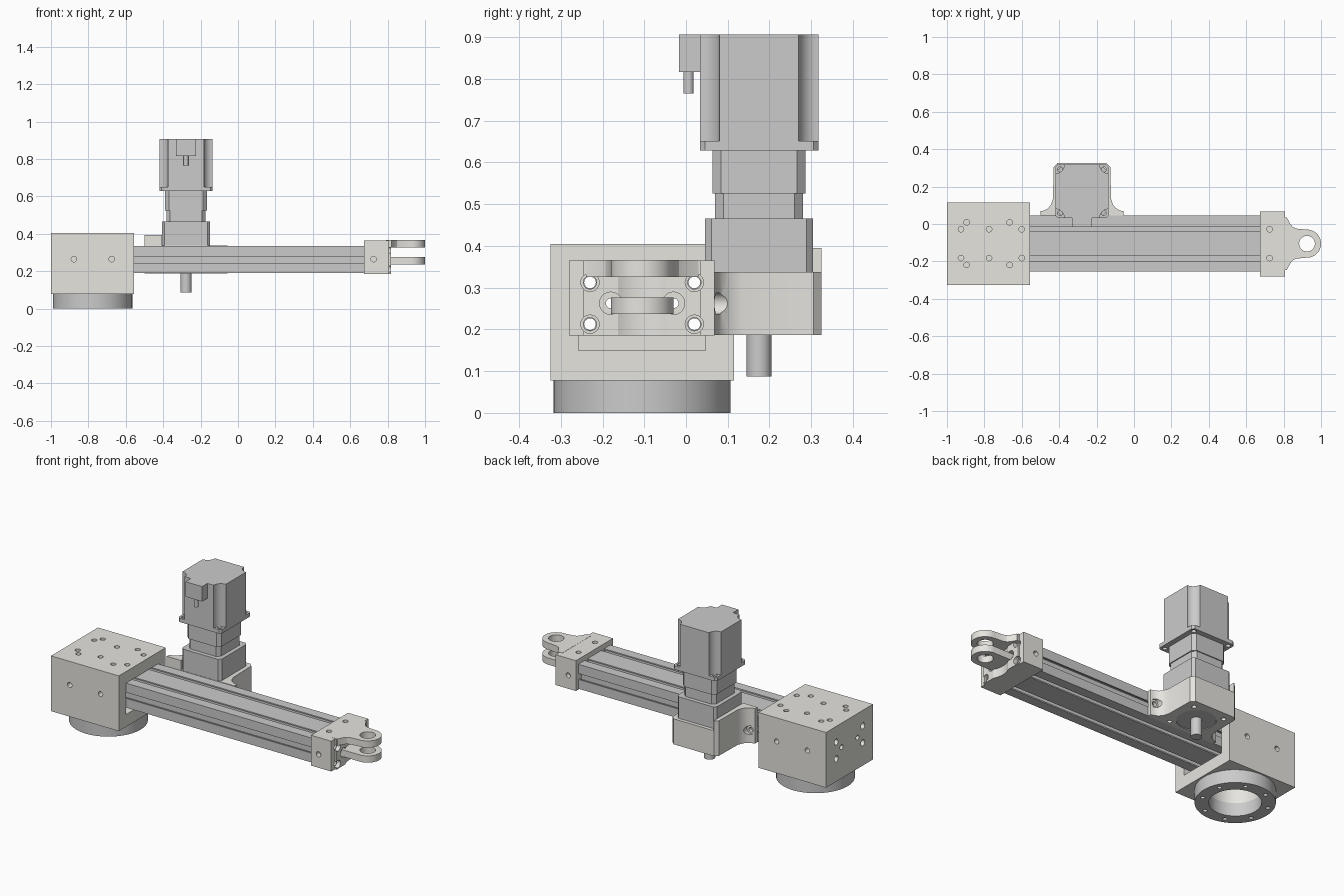
import bpy, bmesh, math
from mathutils import Vector

if "Cube" in bpy.data.objects:
    bpy.data.objects.remove(bpy.data.objects["Cube"])


def material(name, c):
    m = bpy.data.materials.new(name)
    m.diffuse_color = (*c, 1)
    m.use_nodes = True
    m.node_tree.nodes["Principled BSDF"].inputs["Base Color"].default_value = m.diffuse_color
    return m


LIGHT = material("light_alloy", (0.79, 0.78, 0.74))
GREY = material("grey_metal", (0.6, 0.6, 0.6))


def prism(name, pts, a, b, mat, axis='z'):
    """Extrude a 2D outline along an axis (z: pts are x,y; x: y,z; y: x,z)."""
    place = {'z': lambda p, t: (p[0], p[1], t), 'x': lambda p, t: (t, p[0], p[1]),
             'y': lambda p, t: (p[0], t, p[1])}[axis]
    bm = bmesh.new()
    face = bm.faces.new([bm.verts.new(place(p, a)) for p in pts])
    ext = bmesh.ops.extrude_face_region(bm, geom=[face])
    move = Vector(place((0, 0), b - a))
    bmesh.ops.translate(bm, vec=move, verts=[v for v in ext['geom'] if isinstance(v, bmesh.types.BMVert)])
    bmesh.ops.recalc_face_normals(bm, faces=bm.faces)
    me = bpy.data.meshes.new(name)
    bm.to_mesh(me)
    bm.free()
    ob = bpy.data.objects.new(name, me)
    bpy.context.collection.objects.link(ob)
    me.materials.append(mat)
    return ob


def arc(c, r, a0, a1, n):
    return [(c[0] + r * math.cos(math.radians(a0 + (a1 - a0) * i / n)),
             c[1] + r * math.sin(math.radians(a0 + (a1 - a0) * i / n))) for i in range(n + 1)]


def cyl(name, c, r, a, b, mat, axis='z', n=32):
    return prism(name, arc(c, r, 0, 360, n)[:-1], a, b, mat, axis)


def box(name, x, y, z, mat):
    return prism(name, [(x[0], y[0]), (x[1], y[0]), (x[1], y[1]), (x[0], y[1])], *z, mat)


def cut(ob, cutter):
    mod = ob.modifiers.new("cut", 'BOOLEAN')
    mod.operation, mod.solver, mod.object = 'DIFFERENCE', 'EXACT', cutter
    dg = bpy.context.evaluated_depsgraph_get()
    me = bpy.data.meshes.new_from_object(ob.evaluated_get(dg))
    ob.modifiers.clear()
    ob.data = me
    bpy.data.objects.remove(cutter)


def drill(ob, centres, r, a, b, axis='z', n=20):
    for c in centres:
        cut(ob, cyl("cutter", c, r, a, b, ob.data.materials[0], axis, n))


def chamfered(cx, cy, h, k):
    return [(cx + sx * u, cy + sy * v) for sx, sy, flip in
            ((1, 1, 0), (-1, 1, 1), (-1, -1, 0), (1, -1, 1))
            for u, v in ([(h - k, h), (h, h - k)] if flip else [(h, h - k), (h - k, h)])]


CY, CZ = -0.105, 0.2625        # beam axis
MX, MY = -0.278, 0.175         # motor axis
SCREWS = [(CY + sy * 0.125, CZ + sz * 0.05) for sy in (-1, 1) for sz in (-1, 1)]
PINS = [(CY - 0.075, CZ), (CY + 0.075, CZ)]

# Drive block with beam pocket, bore and screw holes
block = box("drive_block", (-1, -0.555), (-0.325, 0.115), (0.077, 0.405), LIGHT)
cut(block, box("cutter", (-0.63, -0.5), (-0.257, 0.047), (0.15, 0.336), LIGHT))
drill(block, [(-0.777, CY)], 0.138, 0.0, 0.3, n=48)
for s in (-1, 1):
    drill(block, [(x, CY + s * 0.077) for x in (-0.925, -0.775, -0.6)]
          + [(x, CY + s * 0.114) for x in (-0.895, -0.665)], 0.015, 0.37, 0.45)
drill(block, [(-0.877, 0.265), (-0.675, 0.265)], 0.015, -0.4, -0.28, 'y')
drill(block, [(-0.877, 0.265), (-0.675, 0.265)], 0.015, 0.07, 0.2, 'y')
drill(block, SCREWS, 0.018, -1.1, -0.5, 'x')
drill(block, PINS, 0.014, -1.1, -0.5, 'x')

# Round mounting flange
flange = cyl("mounting_flange", (-0.777, CY), 0.212, 0, 0.078, GREY, n=64)
drill(flange, [(-0.777, CY)], 0.138, -0.1, 0.2, n=48)
drill(flange, arc((-0.777, CY), 0.178, 22.5, 337.5, 7), 0.012, -0.1, 0.05)

# Slotted beam, quarter profile mirrored around
quarter = [(.12, .028), (.142, .028), (.142, .0175), (.15, .0175), (.15, .0725), (.092, .0725),
           (.092, .065), (.1, .065), (.1, .045), (.056, .045), (.056, .065), (.064, .065), (.064, .0725)]
outline = (quarter + [(-u, v) for u, v in reversed(quarter)]
           + [(-u, -v) for u, v in quarter] + [(u, -v) for u, v in reversed(quarter)])
beam = prism("slotted_beam", [(CY + u, CZ + v) for u, v in outline], -0.63, 0.68, GREY, 'x')
drill(beam, SCREWS + PINS, 0.014, -0.7, 0.8, 'x', 16)

# End bracket
end = box("end_bracket", (0.675, 0.818), (-0.28, 0.068), (0.185, 0.365), LIGHT)
for y in ((-0.3, -0.245), (0.035, 0.1)):
    cut(end, box("cutter", (0.808, 0.9), y, (0.1, 0.5), LIGHT))
cut(end, cyl("cutter", (0.925, CY), 0.122, 0.1, 0.5, LIGHT, n=48))
drill(end, SCREWS, 0.016, 0.6, 0.9, 'x')
drill(end, SCREWS, 0.022, 0.795, 0.9, 'x')
drill(end, PINS, 0.012, 0.6, 0.9, 'x')
drill(end, PINS, 0.027, 0.79, 0.9, 'x')
drill(end, [(0.725, CY - 0.077), (0.725, CY + 0.077)], 0.015, 0.34, 0.4)
drill(end, [(0.725, 0.265)], 0.015, -0.4, -0.25, 'y')
drill(end, [(0.725, 0.265)], 0.015, 0.04, 0.1, 'y')

# Clevis lugs: the upper one flares into the bracket
tip = arc((0.925, CY), 0.075, -90, 90, 24)
root = [(0.87, CY + 0.08), (0.85, CY + 0.088), (0.836, CY + 0.105), (0.82, CY + 0.135), (0.79, CY + 0.135)]
upper = prism("upper_lug", tip + root + [(x, 2 * CY - y) for x, y in reversed(root)], 0.326, 0.366, LIGHT)
lower = prism("lower_lug", tip + [(0.795, CY + 0.075), (0.795, CY - 0.075)], 0.237, 0.277, LIGHT)
for lug in (upper, lower):
    drill(lug, [(0.925, CY)], 0.042, 0.1, 0.5, n=32)

# Gearbox mount with flared ears and bolt scoops
side = [(0.222, 0.045), (0.222, 0.068), (0.2, 0.073), (0.18, 0.085), (0.165, 0.105), (0.155, 0.135),
        (0.152, 0.305), (0.132, 0.325)]
mount = prism("gearbox_mount", [(MX + u, v) for u, v in side] + [(MX - u, v) for u, v in reversed(side)],
              0.187, 0.338, LIGHT)
drill(mount, [(MX, MY)], 0.105, 0.1, 0.5, n=48)
wall = prism("mount_side_wall", [(MX - u, v) for u, v in side] + [(MX - 0.129, 0.325), (MX - 0.129, 0.045)],
             0.33, 0.395, LIGHT)
for x in (MX - 0.195, MX + 0.195):
    drill(mount, [(x, 0.262)], 0.026, 0.066, 0.16, 'y')
    drill(mount, [(x, 0.262)], 0.014, 0.0, 0.16, 'y')
drill(mount, [(MX + a, MY + b) for a in (-.1, .1) for b in (-.1, .1)], 0.013, 0.1, 0.25)

# Gearbox stages, pilot disc and output shaft
cyl("pilot_disc", (MX, MY), 0.104, 0.19, 0.34, GREY, n=48)
cyl("output_shaft", (MX, MY), 0.03, 0.087, 0.2, GREY)
prism("gearbox_body", chamfered(MX, MY, 0.129, 0.015), 0.336, 0.466, GREY)
prism("gearbox_neck", chamfered(MX, MY, 0.105, 0.02), 0.46, 0.53, GREY)
prism("motor_adapter", chamfered(MX, MY, 0.111, 0.02), 0.526, 0.63, GREY)

# Motor flange, body with scooped corners, connector and cable
plate = prism("motor_flange", chamfered(MX, MY, 0.142, 0.012), 0.628, 0.651, GREY)
drill(plate, [(MX + a, MY + b) for a in (-.117, .117) for b in (-.117, .117)], 0.013, 0.5, 0.8)
body = []
for sx, sy, a in ((1, 1, 270), (-1, 1, 0), (-1, -1, 90), (1, -1, 180)):
    body += arc((MX + sx * 0.142, MY + sy * 0.142), 0.047, a, a - 90, 10)
prism("motor_body", body, 0.65, 0.906, GREY)
box("motor_connector", (MX - 0.054, MX + 0.054), (-0.017, 0.035), (0.817, 0.906), GREY)
cyl("motor_cable", (MX, 0.006), 0.0125, 0.765, 0.82, GREY, n=24)

# Smooth curved walls, keep edges sharp
for ob in bpy.context.collection.objects:
    ob.select_set(True)
    bpy.context.view_layer.objects.active = ob
bpy.ops.object.shade_smooth_by_angle(angle=math.radians(25))
